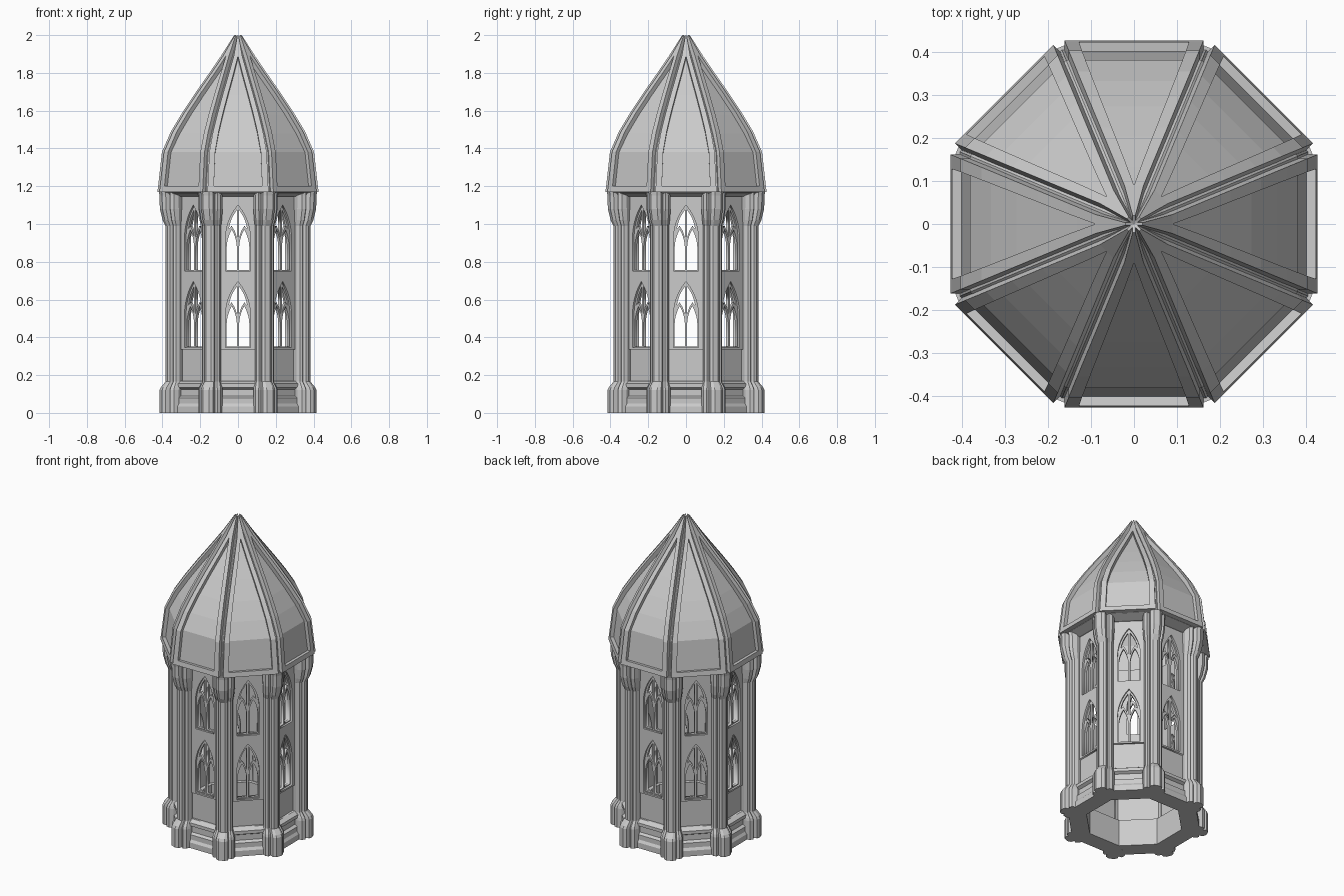
import bpy, bmesh, math
from mathutils import Matrix

if "Cube" in bpy.data.objects:
    bpy.data.objects.remove(bpy.data.objects["Cube"])

T = math.tan(math.pi / 8)
C = math.cos(math.pi / 8)


def mesh_from(name, verts, faces):
    bm = bmesh.new()
    vs = [bm.verts.new(v) for v in verts]
    for f in faces:
        bm.faces.new([vs[i] for i in f])
    bmesh.ops.remove_doubles(bm, verts=bm.verts, dist=1e-5)
    bmesh.ops.recalc_face_normals(bm, faces=bm.faces)
    me = bpy.data.meshes.new(name)
    bm.to_mesh(me)
    bm.free()
    return me


def add(name, me, angle=0.0):
    ob = bpy.data.objects.new(name, me)
    ob.rotation_euler[2] = angle
    bpy.context.collection.objects.link(ob)
    return ob


def ring(name, profile):
    """Octagonal lathe of a closed (apothem, z) profile."""
    n = len(profile)
    verts, faces = [], []
    for k in range(8):
        a = math.pi / 8 + k * math.pi / 4
        verts += [(r / C * math.cos(a), r / C * math.sin(a), z) for r, z in profile]
        for i in range(n):
            j, m = (i + 1) % n, (k + 1) % 8
            faces.append((k * n + i, k * n + j, m * n + j, m * n + i))
    return add(name, mesh_from(name, verts, faces))


def flat(name, loops, apothem, half_depth):
    """Filled outline with holes, extruded and stood up on the front side."""
    cu = bpy.data.curves.new(name, 'CURVE')
    cu.dimensions, cu.fill_mode, cu.extrude = '2D', 'BOTH', half_depth
    for pts in loops:
        s = cu.splines.new('POLY')
        s.points.add(len(pts) - 1)
        for p, (x, y) in zip(s.points, pts):
            p.co = (x, y, 0, 1)
        s.use_cyclic_u = True
    tmp = bpy.data.objects.new(name, cu)
    bpy.context.collection.objects.link(tmp)
    bpy.context.view_layer.update()
    me = bpy.data.meshes.new_from_object(tmp.evaluated_get(bpy.context.evaluated_depsgraph_get()))
    bpy.data.objects.remove(tmp)
    me.transform(Matrix.Translation((0, -apothem, 0)) @ Matrix.Rotation(math.pi / 2, 4, 'X'))
    return me


def rect(w, z0, z1):
    return [(-w, z0), (w, z0), (w, z1), (-w, z1)]


def lancet(cx, w, z0, spring, peak, n=6):
    h = peak - spring
    R = (w * w + h * h) / (2 * w)
    end = math.asin(h / R)
    arc = [(w - R + R * math.cos(end * i / n), spring + R * math.sin(end * i / n)) for i in range(n)]
    right = [(w, z0)] + arc
    pts = right + [(0, peak)] + [(-x, z) for x, z in reversed(right)]
    return [(cx + x, z) for x, z in pts]


# Walls, tracery and apron panels
shifts = (0.0, -0.405)
wall_loops = [rect(0.127, 0.1, 1.17), rect(0.098, 0.17, 0.335)]
trace_loops = []
field = [(.006, .93), (.018, .965), (.034, .99), (.048, .975), (.043, 1.0),
         (.033, 1.03), (.018, 1.057), (.006, 1.075)]
for d in shifts:
    wall_loops.append(lancet(0, .066, .75 + d, .92 + d, 1.10 + d))
    trace_loops.append(lancet(0, .069, .747 + d, .92 + d, 1.104 + d))
    for s in (-1, 1):
        trace_loops.append(lancet(s * .033, .027, .756 + d, .87 + d, .97 + d))
        trace_loops.append([(s * x, z + d) for x, z in field])
wall = flat("wall", wall_loops, 0.31, 0.025)
tracery = flat("window_tracery", trace_loops, 0.315, 0.008)
apron = flat("apron_panel", [rect(0.11, 0.15, 0.34)], 0.306, 0.016)

# Clustered pier, swept through base, shaft and capital
half = [(-.05, .03), (-.02, .05), (0, .05), (.012, .04), (.008, .027), (.025, .027), (.035, .014)]
section = half + [(u, -t) for u, t in reversed(half)]
levels = [(0, 1.38), (.12, 1.38), (.135, 1.3), (.165, 1), (.99, 1), (1.02, 1.18),
          (1.08, 1.36), (1.15, 1.38), (1.172, 1.42)]
n = len(section)
verts = [(.325 + (u + .05) * s, t * (1 + (s - 1) * .75), z) for z, s in levels for u, t in section]
faces = [(k * n + i, k * n + (i + 1) % n, (k + 1) * n + (i + 1) % n, (k + 1) * n + i)
         for k in range(len(levels) - 1) for i in range(n)]
faces += [tuple(range(n)), tuple(range(len(verts) - n, len(verts)))]
pier = mesh_from("pier", verts, faces)

# Roof frame segment: outer gable-like frame with an open centre
profile = [(.427, 1.17), (.423, 1.2), (.403, 1.38), (.355, 1.49), (.295, 1.59),
           (.225, 1.695), (.155, 1.795), (.09, 1.89), (.02, 2.0)]
verts, faces = [], []
for i, (r, z) in enumerate(profile):
    w = max(r * T - .015, .003)
    v = max(w - .034 * (1 - .35 * i / 8), 0)
    if i >= 7:
        v = 0
    verts += [(x, -r, z) for x in (-w, -v, v, w)]
for i in range(len(profile) - 1):
    a, b = 4 * i, 4 * i + 4
    faces += [(a, a + 1, b + 1, b), (a + 2, a + 3, b + 3, b + 2)]
    if i == 0:
        faces.append((a + 1, a + 2, b + 2, b + 1))
frame = mesh_from("roof_frame", verts, faces)
# orient the sheet outward so the thickness goes inward
if sum(p.normal.y for p in frame.polygons) > 0:
    frame.flip_normals()

for k in range(8):
    a = k * math.pi / 4
    add("wall_%d" % k, wall, a)
    add("window_tracery_%d" % k, tracery, a)
    add("apron_panel_%d" % k, apron, a)
    add("pier_%d" % k, pier, a + math.pi / 8)
    ob = add("roof_frame_%d" % k, frame, a)
    m = ob.modifiers.new("thickness", 'SOLIDIFY')
    m.thickness, m.offset = 0.03, -1

# Moulded base, top cornice and hollow roof shell behind the frames
ring("moulded_base", [(.265, 0), (.37, 0), (.37, .035), (.36, .05), (.36, .08), (.342, .09),
                      (.342, .125), (.36, .135), (.36, .155), (.335, .17), (.265, .17)])
ring("cornice", [(.285, 1.145), (.345, 1.145), (.4, 1.165), (.4, 1.18), (.285, 1.18)])
outer = [(max(r - .022, .004), z - .012 * (i > 2)) for i, (r, z) in enumerate(profile)]
inner = [(max(r - .05, .002), z - .03 * (i > 2)) for i, (r, z) in enumerate(profile)]
ring("roof_panels", outer + inner[::-1])
